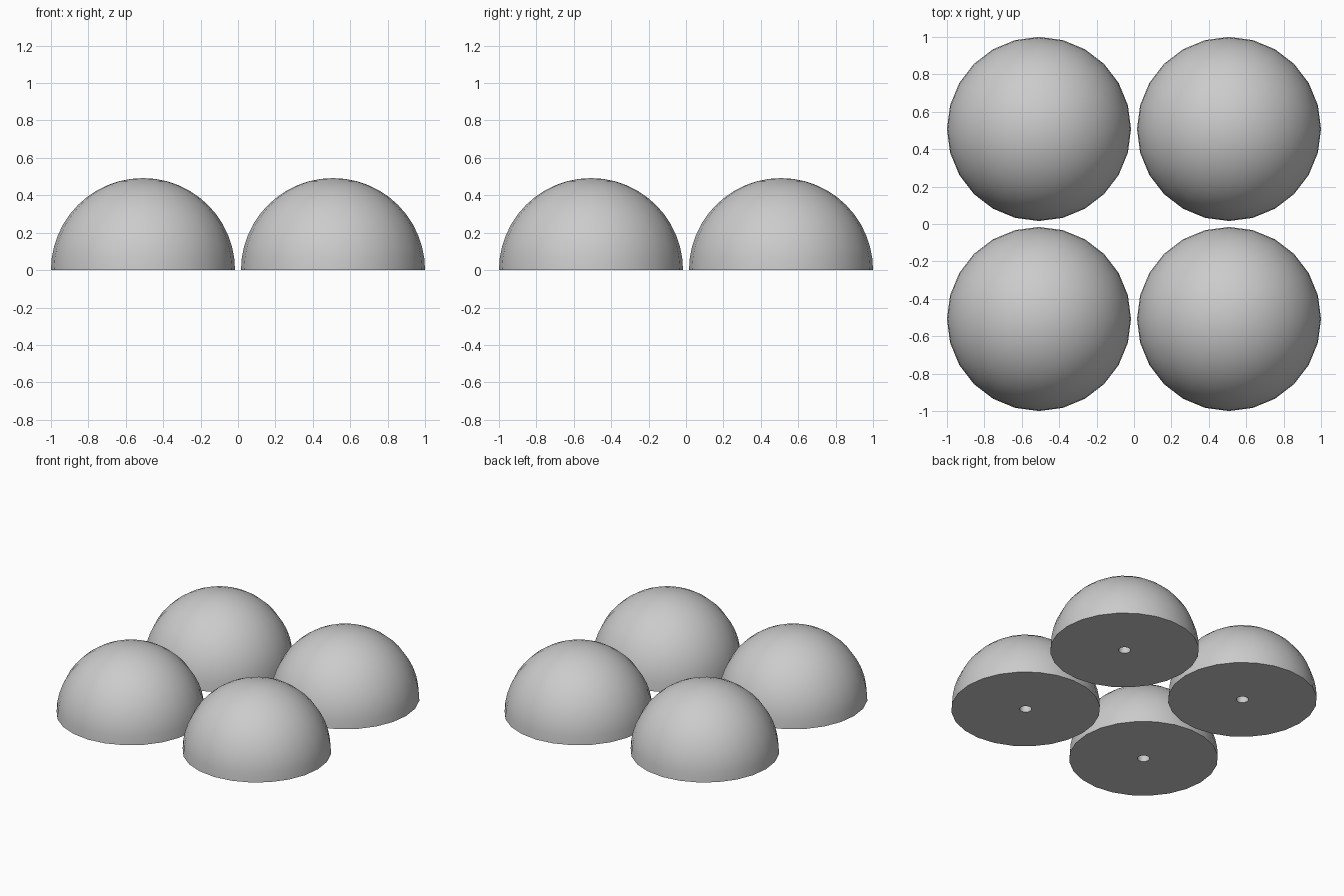
import bpy, bmesh, math

if "Cube" in bpy.data.objects:
    bpy.data.objects.remove(bpy.data.objects["Cube"])

RADIUS, OFFSET, SIDES, RINGS = 0.492, 0.508, 24, 12
HOLE_R, HOLE_DEPTH = 0.04, 0.15

grey = bpy.data.materials.new("light grey")
grey.diffuse_color = (0.6, 0.6, 0.6, 1)
grey.use_nodes = True
grey.node_tree.nodes["Principled BSDF"].inputs["Base Color"].default_value = grey.diffuse_color

# Half profile: blind hole, flat underside, then the dome up to its pole
profile = [(0, HOLE_DEPTH), (HOLE_R, HOLE_DEPTH), (HOLE_R, 0)]
for i in range(RINGS + 1):
    a = math.pi / 2 * i / RINGS
    profile.append((RADIUS * math.cos(a) if i < RINGS else 0, RADIUS * math.sin(a)))


def dome(name, x, y):
    bm = bmesh.new()
    verts = [bm.verts.new((r, 0, z)) for r, z in profile]
    edges = [bm.edges.new(pair) for pair in zip(verts, verts[1:])]
    bmesh.ops.spin(bm, geom=verts + edges, cent=(0, 0, 0), axis=(0, 0, 1),
                   angle=2 * math.pi, steps=SIDES)
    bmesh.ops.remove_doubles(bm, verts=bm.verts, dist=1e-4)
    bmesh.ops.recalc_face_normals(bm, faces=bm.faces)
    mesh = bpy.data.meshes.new(name)
    bm.to_mesh(mesh)
    bm.free()
    mesh.materials.append(grey)
    obj = bpy.data.objects.new(name, mesh)
    obj.location = (x, y, 0)
    bpy.context.collection.objects.link(obj)
    obj.select_set(True)
    bpy.context.view_layer.objects.active = obj


# Four separate domes in a square
for row, y in (("front", -OFFSET), ("back", OFFSET)):
    for side, x in (("left", -OFFSET), ("right", OFFSET)):
        dome(f"{row}_{side}_dome", x, y)
bpy.ops.object.shade_smooth_by_angle(angle=math.radians(30))
